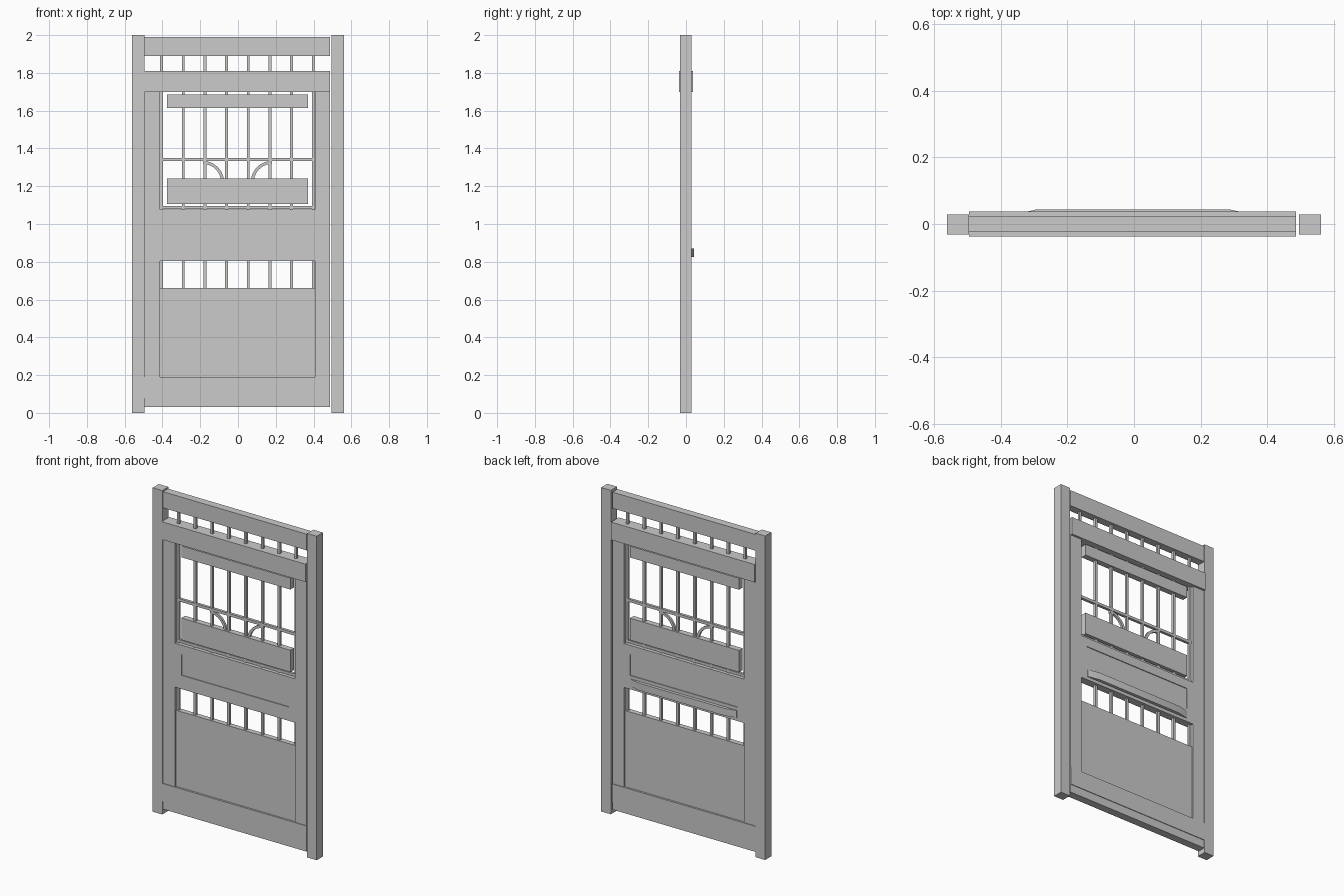
import bpy, bmesh, math

if "Cube" in bpy.data.objects:
    bpy.data.objects.remove(bpy.data.objects["Cube"])


def box(name, x0, x1, y0, y1, z0, z1):
    me = bpy.data.meshes.new(name)
    bm = bmesh.new()
    bmesh.ops.create_cube(bm, size=1)
    for v in bm.verts:
        v.co = ((x0 + x1) / 2 + v.co.x * (x1 - x0),
                (y0 + y1) / 2 + v.co.y * (y1 - y0),
                (z0 + z1) / 2 + v.co.z * (z1 - z0))
    bm.to_mesh(me)
    bm.free()
    ob = bpy.data.objects.new(name, me)
    bpy.context.collection.objects.link(ob)
    return ob


def prism(name, pts, axis, a, b):
    """Extrude a closed outline: axis 'y' takes (x, z), axis 'z' takes (x, y)."""
    me = bpy.data.meshes.new(name)
    bm = bmesh.new()
    def place(p, h):
        return (p[0], h, p[1]) if axis == 'y' else (p[0], p[1], h)
    lo = [bm.verts.new(place(p, a)) for p in pts]
    hi = [bm.verts.new(place(p, b)) for p in pts]
    n = len(pts)
    bm.faces.new(lo)
    bm.faces.new(hi)
    for i in range(n):
        j = (i + 1) % n
        bm.faces.new((lo[i], lo[j], hi[j], hi[i]))
    bmesh.ops.recalc_face_normals(bm, faces=bm.faces)
    bm.to_mesh(me)
    bm.free()
    ob = bpy.data.objects.new(name, me)
    bpy.context.collection.objects.link(ob)
    return ob


def smooth(ob, deg):
    bpy.ops.object.select_all(action='DESELECT')
    ob.select_set(True)
    bpy.context.view_layer.objects.active = ob
    bpy.ops.object.shade_smooth_by_angle(angle=math.radians(deg))


L, R = -0.495, 0.486      # outer door edges
IL, IR = -0.414, 0.407    # inner stile edges
D = 0.024                 # half thickness of the door frame

# side posts
box("left_post", -0.56, -0.495, -0.032, 0.028, 0, 2)
box("right_post", 0.494, 0.56, -0.032, 0.028, 0, 2)

# door frame
box("left_stile", L, IL, -D, D, 0.08, 1.70)
box("right_stile", IR, R, -D, D, 0.08, 1.70)
box("top_rail", L, R, -D, D, 1.89, 1.99)
box("head_rail", L, R, -0.037, 0.037, 1.70, 1.81)
box("bottom_rail", L, R, -0.028, 0.028, 0.08, 0.19)
box("bottom_sill", L, R, -D, D, 0.03, 0.08)
box("lower_panel", IL, IR, -0.016, 0.016, 0.19, 0.66)

# middle rail as a frame around a shallow recessed panel
PX0, PX1, PZ0, PZ1 = -0.37, 0.365, 0.89, 1.02
box("middle_rail_lower", IL, IR, -D, D, 0.805, PZ0)
box("middle_rail_upper", IL, IR, -D, D, PZ1, 1.076)
box("middle_rail_left", IL, PX0, -D, D, PZ0, PZ1)
box("middle_rail_right", PX1, IR, -D, D, PZ0, PZ1)
box("middle_panel", PX0, PX1, -0.019, 0.019, PZ0, PZ1)

# vertical bars, repeated in the three openings
for i in range(8):
    x = -0.405 + i * 0.803 / 7
    for part, z0, z1 in (("vent_bar", 0.66, 0.805),
                         ("window_bar", 1.076, 1.70),
                         ("transom_bar", 1.81, 1.89)):
        box(part, x - 0.0075, x + 0.0075, -0.0075, 0.0075, z0, z1)

# horizontal window bars and boards
box("window_cross_bar", IL, IR, -0.0085, 0.0085, 1.333, 1.35)
box("window_base_bar", IL, IR, -0.0085, 0.0085, 1.08, 1.096)
box("window_lower_board", -0.375, 0.37, -0.018, 0.018, 1.105, 1.24)
box("window_upper_board", -0.375, 0.37, -0.018, 0.018, 1.615, 1.685)

# mirrored quarter-round braces
N = 10
for side, name in ((-1, "left_arch"), (1, "right_arch")):
    pts = []
    for r, order in ((0.112, range(N + 1)), (0.096, range(N, -1, -1))):
        for k in order:
            t = math.pi / 2 * k / N
            pts.append((side * (0.183 - r * math.sin(t)) - 0.003,
                        1.222 + r * math.cos(t)))
    smooth(prism(name, pts, 'y', -0.007, 0.007), 30)

# tapered pull ledge on the back
ledge = [(-0.365, 0.02), (-0.365, 0.027), (-0.295, 0.043),
         (0.29, 0.043), (0.36, 0.027), (0.36, 0.02)]
smooth(prism("back_ledge", ledge, 'z', 0.825, 0.87), 30)
